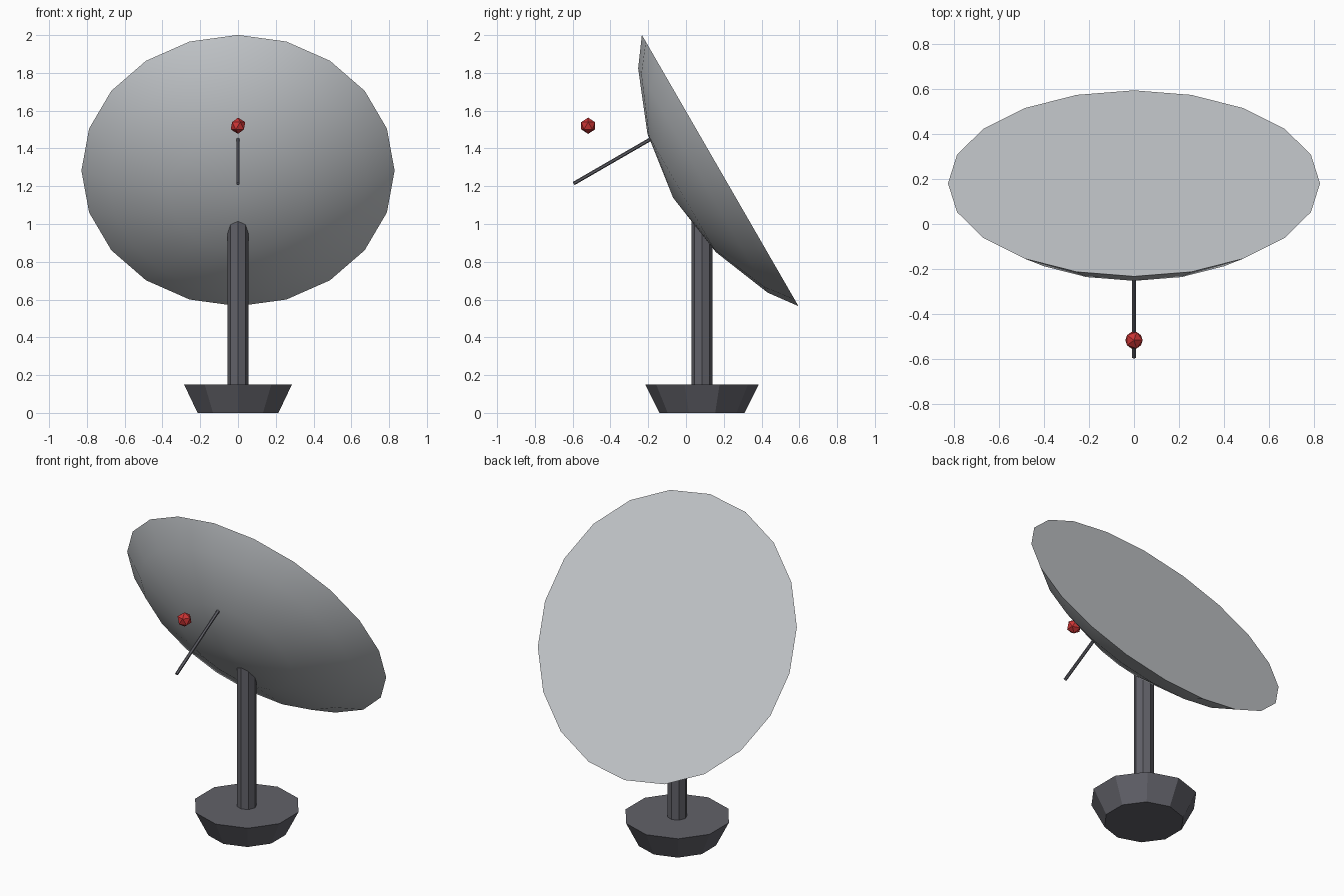
import bpy, bmesh, math
from mathutils import Vector

if "Cube" in bpy.data.objects:
    bpy.data.objects.remove(bpy.data.objects["Cube"])

TILT = (math.radians(-60), 0, 0)          # dish axis leans back and up
AXIS = Vector((0, math.sin(math.radians(60)), 0.5))


def material(name, rgb):
    m = bpy.data.materials.new(name)
    m.diffuse_color = (*rgb, 1)
    m.use_nodes = True
    m.node_tree.nodes["Principled BSDF"].inputs["Base Color"].default_value = m.diffuse_color
    return m


METAL = material("dark_metal", (0.12, 0.12, 0.14))
SHELL = material("pale_grey", (0.58, 0.605, 0.63))
RED = material("red", (0.60, 0.035, 0.035))


def add_object(name, bm, mat, loc, rot=(0, 0, 0)):
    bmesh.ops.recalc_face_normals(bm, faces=bm.faces[:])
    mesh = bpy.data.meshes.new(name)
    bm.to_mesh(mesh)
    bm.free()
    mesh.materials.append(mat)
    ob = bpy.data.objects.new(name, mesh)
    ob.location, ob.rotation_euler = loc, rot
    bpy.context.collection.objects.link(ob)
    return ob


def lathe(name, profile, sides, mat, loc, rot=(0, 0, 0)):
    """Revolve (radius, z) points about local z, closing both ends."""
    bm = bmesh.new()
    rings = []
    for r, z in profile:
        if r == 0:
            rings.append([bm.verts.new((0, 0, z))] * sides)
        else:
            angles = [math.pi / 2 + math.tau * i / sides for i in range(sides)]
            rings.append([bm.verts.new((r * math.cos(a), r * math.sin(a), z)) for a in angles])
    for low, high in zip(rings, rings[1:]):
        for i in range(sides):
            j = (i + 1) % sides
            corners = [low[i], low[j], high[j], high[i]]
            bm.faces.new(list(dict.fromkeys(corners)))
    for ring, (r, z) in ((rings[0], profile[0]), (rings[-1], profile[-1])):
        if r > 0:
            bm.faces.new(ring)
    return add_object(name, bm, mat, loc, rot)


# Flared base and post
lathe("base", [(0.225, 0), (0.30, 0.15)], 10, METAL, (0, 0.085, 0))
lathe("post", [(0.056, 0.15), (0.056, 1.15)], 8, METAL, (0, 0.085, 0))

# Shallow domed dish with a flat face
dish = lathe("dish", [(0, -0.288), (0.362, -0.236), (0.685, -0.106), (0.829, 0)],
             20, SHELL, (0, 0.181, 1.283), TILT)
bpy.context.view_layer.objects.active = dish
dish.select_set(True)
bpy.ops.object.shade_smooth_by_angle(angle=math.radians(30))

# Feed rod along the dish axis
lathe("feed_rod", [(0.0095, 0), (0.0095, 0.49)], 6, METAL, (0, -0.595, 1.214), TILT)

# Faceted red feed ball
bm = bmesh.new()
bmesh.ops.create_icosphere(bm, subdivisions=1, radius=0.043)
add_object("feed_ball", bm, RED, (0, -0.518, 1.52))
